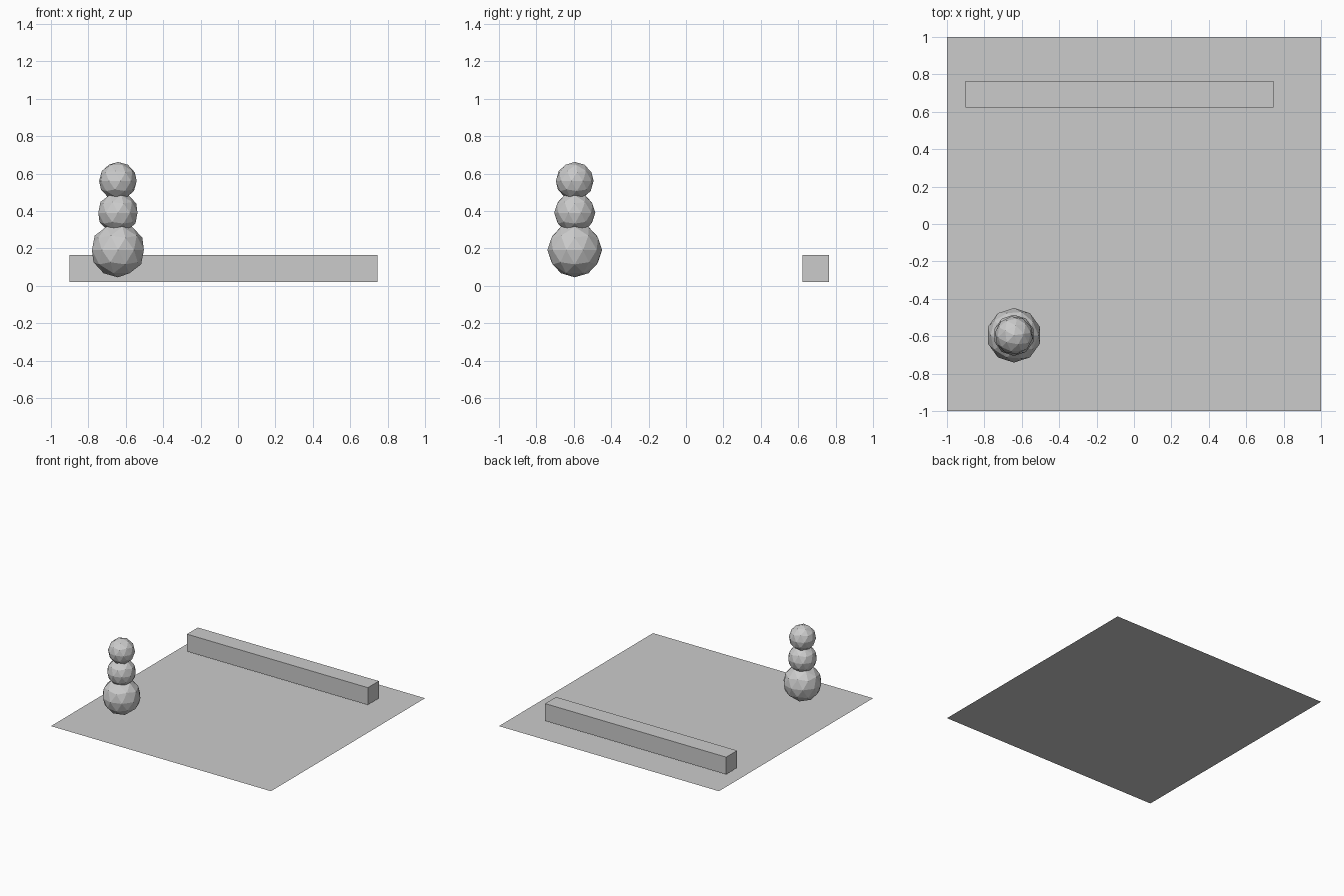
import bpy
from math import radians

if "Cube" in bpy.data.objects:
    bpy.data.objects.remove(bpy.data.objects["Cube"])

# Ground sheet
bpy.ops.mesh.primitive_plane_add(size=2, location=(0, 0, 0))
bpy.context.object.name = "base_sheet"

# Long square beam hovering just above the sheet
x0, x1, y0, y1, z0, z1 = -0.90, 0.745, 0.622, 0.764, 0.021, 0.163
bpy.ops.mesh.primitive_cube_add(size=1, location=((x0 + x1) / 2, (y0 + y1) / 2, (z0 + z1) / 2))
beam = bpy.context.object
beam.name = "beam"
beam.scale = (x1 - x0, y1 - y0, z1 - z0)
bpy.ops.object.transform_apply(location=False, rotation=False, scale=True)

# Stack of three faceted balls: name, radius, centre height, turn
for name, radius, z, turn in (
    ("lower_ball", 0.146, 0.191, 0),
    ("middle_ball", 0.110, 0.390, 0),
    ("upper_ball", 0.102, 0.560, 8),
):
    bpy.ops.mesh.primitive_ico_sphere_add(
        subdivisions=2, radius=radius, location=(-0.642, -0.595, z),
        rotation=(0, 0, radians(turn)))
    bpy.context.object.name = name
